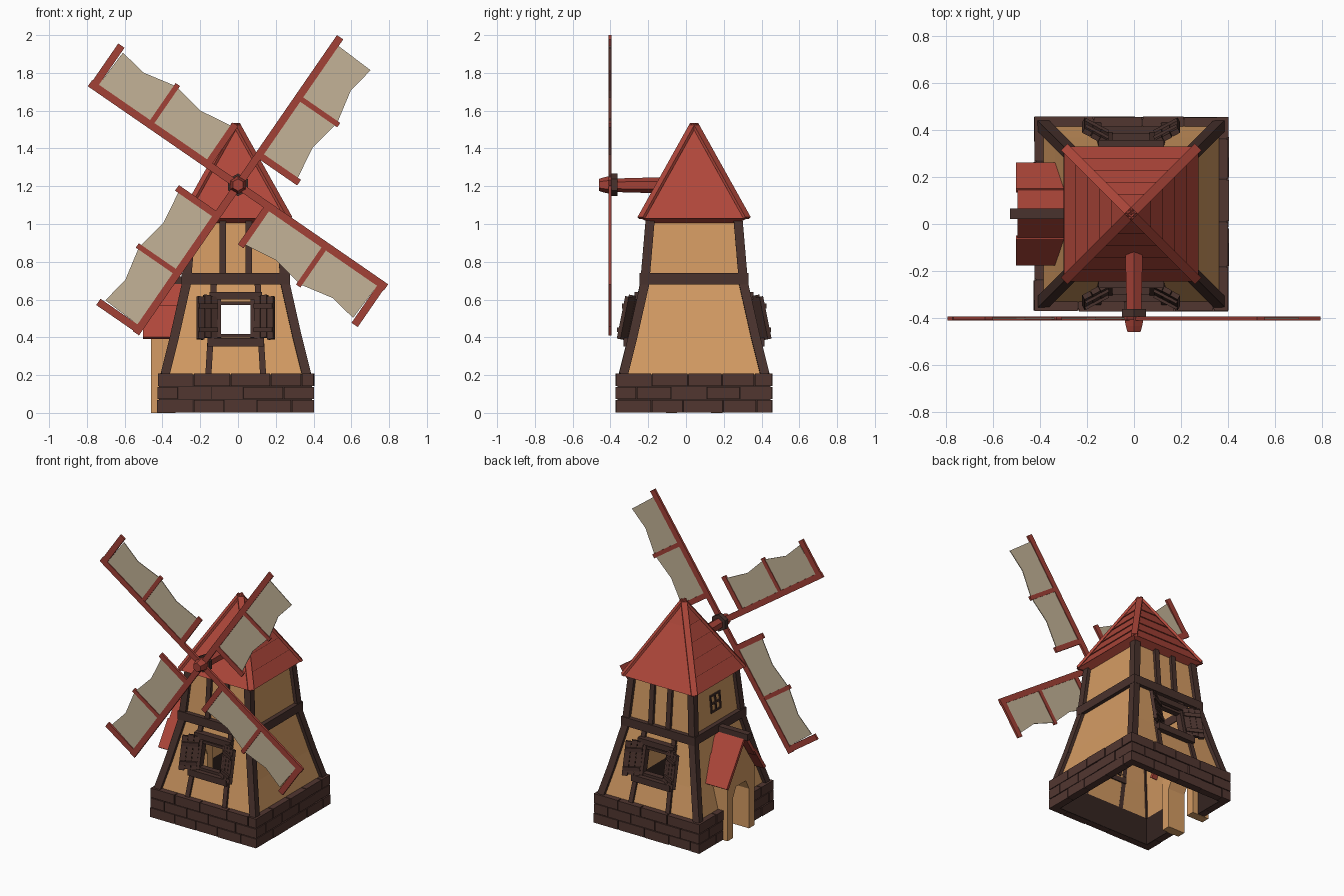
import bpy, bmesh, math, random
from mathutils import Vector, Matrix

if "Cube" in bpy.data.objects:
    bpy.data.objects.remove(bpy.data.objects["Cube"])

random.seed(4)
CX, CY = -0.012, 0.043          # tower axis


def mat(name, rgb):
    m = bpy.data.materials.new(name)
    m.diffuse_color = (*rgb, 1)
    m.use_nodes = True
    m.node_tree.nodes["Principled BSDF"].inputs["Base Color"].default_value = m.diffuse_color
    return m


PLASTER = mat("tan_plaster", (0.66, 0.33, 0.125))
TIMBER = mat("dark_timber", (0.066, 0.032, 0.026))
STONE = mat("brown_stone", (0.083, 0.037, 0.030))
MORTAR = mat("mortar", (0.035, 0.018, 0.015))
ROOF = mat("roof_red", (0.43, 0.063, 0.043))
SPAR = mat("spar_red", (0.36, 0.052, 0.037))
CLOTH = mat("sail_cloth", (0.55, 0.45, 0.31))


def P(k, s, o, z):
    """Point on side k (0 front, 1 right, 2 back, 3 left): sideways, outward, up."""
    v = Matrix.Rotation(k * math.pi / 2, 3, 'Z') @ Vector((s, -o, z))
    return v + Vector((CX, CY, 0))


def D(k, s, o, z=0):
    return P(k, s, o, z) - Vector((CX, CY, 0))


def W(z):
    """Half width of the tower wall at height z."""
    t = [(0.2, 0.375), (0.4, 0.325), (0.68, 0.262), (1.03, 0.232)]
    for (a, ha), (b, hb) in zip(t, t[1:]):
        if z <= b:
            return ha + (hb - ha) * (z - a) / (b - a)
    return t[-1][1]


def prism(bm, pts, off):
    a = [bm.verts.new(p) for p in pts]
    b = [bm.verts.new(Vector(p) + Vector(off)) for p in pts]
    n = len(a)
    bm.faces.new(a)
    bm.faces.new(b[::-1])
    for i in range(n):
        bm.faces.new((a[i], b[i], b[(i + 1) % n], a[(i + 1) % n]))


def beam(bm, p, q, n, w, d):
    """Box from p to q; n = direction of its depth d, w = width."""
    p, q, n = Vector(p), Vector(q), Vector(n)
    ax = (q - p).normalized()
    n = (n - ax * n.dot(ax)).normalized() * d / 2
    s = ax.cross(n).normalized() * w / 2
    prism(bm, [p + s + n, p - s + n, p - s - n, p + s - n], q - p)


def frustum(bm, h0, z0, h1, z1):
    lo = [bm.verts.new(P(k, -h0, h0, z0)) for k in range(4)]
    hi = [bm.verts.new(P(k, -h1, h1, z1)) for k in range(4)]
    bm.faces.new(lo)
    bm.faces.new(hi)
    for i in range(4):
        j = (i + 1) % 4
        bm.faces.new((lo[i], lo[j], hi[j], hi[i]))


def finish(bm, name, m):
    bmesh.ops.recalc_face_normals(bm, faces=bm.faces)
    me = bpy.data.meshes.new(name)
    bm.to_mesh(me)
    bm.free()
    ob = bpy.data.objects.new(name, me)
    bpy.context.collection.objects.link(ob)
    me.materials.append(m)
    return ob


# Plaster wall shell
bm = bmesh.new()
rings = [[bm.verts.new(P(k, -W(z), W(z), z)) for k in range(4)] for z in (0.19, 0.4, 0.68, 1.03)]
for a, b in zip(rings, rings[1:]):
    for i in range(4):
        j = (i + 1) % 4
        bm.faces.new((a[i], a[j], b[j], b[i]))
wall = finish(bm, "tower_wall", PLASTER)
sol = wall.modifiers.new("thickness", 'SOLIDIFY')
sol.thickness, sol.offset = 0.02, -1

# Window and door openings
for name, p, q, w, d in (
        ("window_cutter", P(0, 0, 0.6, 0.495), P(0, 0, -0.6, 0.495), 0.16, 0.16),
        ("door_cutter", P(3, 0, 0.6, 0.17), P(3, 0, 0.2, 0.17), 0.18, 0.35)):
    bm = bmesh.new()
    beam(bm, p, q, (0, 0, 1), w, d)
    cut = finish(bm, name, PLASTER)
    cut.hide_render = True
    cut.hide_viewport = False
    cut.display_type = 'WIRE'
    b = wall.modifiers.new(name, 'BOOLEAN')
    b.object, b.operation, b.solver = cut, 'DIFFERENCE', 'EXACT'

# Stone base: mortar core with three courses of blocks, door gap on the left
core, bricks = bmesh.new(), bmesh.new()
for k in range(4):
    spans = [(-0.405, 0.405)] if k != 3 else [(-0.405, -0.1), (0.1, 0.405)]
    for a, b in spans:
        beam(core, P(k, a, 0.383, 0.103), P(k, b, 0.383, 0.103), (0, 0, 1), 0.044, 0.2)
        for r in range(3):
            x = a - 0.01
            end = b + 0.01
            step = 0.11 if r % 2 else 0.19
            while x < end - 0.01:
                nx = min(x + step, end)
                if end - nx < 0.05:
                    nx = end
                o = 0.39 + random.uniform(-0.003, 0.002)
                beam(bricks, P(k, x + 0.003, o, 0.035 + 0.07 * r), P(k, nx - 0.003, o, 0.035 + 0.07 * r),
                     (0, 0, 1), 0.048, 0.065)
                x = nx
                step = random.uniform(0.16, 0.22)
finish(core, "base_mortar", MORTAR)
finish(bricks, "base_bricks", STONE)

# Timber frame: corner posts, belt, upper and lower studs
bm = bmesh.new()
zs = (0.2, 0.4, 0.68, 1.03)
for k in range(4):
    for a, b in zip(zs, zs[1:]):
        beam(bm, P(k, -W(a), W(a), a), P(k, -W(b), W(b), b), D(k, 0, 1), 0.048, 0.048)
    beam(bm, P(k, -0.288, 0.265, 0.71), P(k, 0.288, 0.265, 0.71), (0, 0, 1), 0.045, 0.06)
    if k in (0, 2):
        for s in (-1, 1):
            beam(bm, P(k, s * 0.068, W(0.74), 0.73), P(k, s * 0.068, W(1.03), 1.03), D(k, 0, 1), 0.035, 0.04)
            for a, b in ((0.2, 0.4), (0.4, 0.69)):
                f = lambda z: s * (0.145 - 0.06 * (z - 0.2))
                beam(bm, P(k, f(a), W(a), a), P(k, f(b), W(b), b), D(k, 0, 1), 0.032, 0.03)
finish(bm, "timber_frame", TIMBER)

# Windows with frames and open shutters, front and back
for k, side in ((0, "front"), (2, "back")):
    bm = bmesh.new()
    beam(bm, P(k, -0.15, W(0.375) + 0.012, 0.375), P(k, 0.15, W(0.375) + 0.012, 0.375), (0, 0, 1), 0.06, 0.045)
    beam(bm, P(k, -0.14, W(0.62) + 0.012, 0.62), P(k, 0.14, W(0.62) + 0.012, 0.62), (0, 0, 1), 0.055, 0.04)
    for s in (-1, 1):
        beam(bm, P(k, s * 0.09, W(0.4), 0.395), P(k, s * 0.09, W(0.6), 0.605), D(k, 0, 1), 0.022, 0.045)
    for z in (0.408, 0.58):
        beam(bm, P(k, -0.09, W(z), z), P(k, 0.09, W(z), z), (0, 0, 1), 0.04, 0.018)
    finish(bm, side + "_window_frame", TIMBER)
    bm = bmesh.new()
    for s in (-1, 1):
        n = D(k, -s * 0.47, 0.88)
        at = lambda t, z, lift=0: P(k, s * (0.1 + 0.105 * t), 0.334 + 0.055 * t - 0.2 * (z - 0.45), z) + n * lift
        for i, t in enumerate((0.17, 0.5, 0.83)):
            e = 0.008 * (i % 2)
            beam(bm, at(t, 0.39 + e), at(t, 0.615 + e), n, 0.037, 0.022)
        for z in (0.44, 0.565):
            beam(bm, at(0.03, z, 0.014), at(0.97, z, 0.014), n, 0.026, 0.014)
    finish(bm, side + "_shutters", TIMBER)

# Small barred window high on the left wall
bm = bmesh.new()
for s in (-0.05, 0, 0.05):
    beam(bm, P(3, s, W(0.82), 0.82), P(3, s, W(0.93), 0.93), D(3, 0, 1), 0.012, 0.016)
for z in (0.82, 0.875, 0.93):
    beam(bm, P(3, -0.056, W(z), z), P(3, 0.056, W(z), z), (0, 0, 1), 0.016, 0.012)
finish(bm, "left_window_bars", TIMBER)

# Porch on the left: arched gable, plank roof, ridge beam
bm = bmesh.new()
half = [(0.09, 0), (0.15, 0), (0.15, 0.43), (0, 0.655)]
arch = [(0.055, 0.35), (0.09, 0.28)]
prof = arch + half + [(-s, z) for s, z in half[2::-1]] + [(-s, z) for s, z in arch[::-1]]
prism(bm, [P(3, s, 0.448, z) for s, z in prof], D(3, 0, -0.13))
finish(bm, "porch_wall", PLASTER)
bm = bmesh.new()
for s in (-1, 1):
    n = D(3, s * 0.84, 0, 0.54)
    for t0, t1, lift, o in ((0, 0.55, 0.004, 0.485), (0.45, 1, 0.012, 0.49)):
        p, q = [P(3, s * 0.2 * t, 0, 0.69 - 0.3 * t) + D(3, 0, (o + 0.27) / 2) + n * lift for t in (t0, t1)]
        beam(bm, p, q, n, o - 0.27, 0.022)
finish(bm, "porch_roof", ROOF)
bm = bmesh.new()
beam(bm, P(3, 0, 0.25, 0.7), P(3, 0, 0.515, 0.7), (0, 0, 1), 0.045, 0.045)
finish(bm, "porch_ridge_beam", TIMBER)

# Main roof: overlapping courses, soffit and hip boards
bm = bmesh.new()
R = lambda z: 0.283 * (1 - (z - 1.03) / 0.505)
frustum(bm, 0.225, 1.0, 0.283, 1.031)
levels = [1.03, 1.12, 1.21, 1.30, 1.39, 1.53]
for a, b in zip(levels, levels[1:]):
    frustum(bm, R(a) + 0.004, a, max(R(b) - 0.007, 0.002), b + 0.004)
for k in range(4):
    beam(bm, P(k, -0.281, 0.281, 1.032), P(k, -0.003, 0.003, 1.53), D(k, -1, 1), 0.04, 0.016)
finish(bm, "main_roof", ROOF)


# Axle, hub collar and hub cap
def turned(name, m, rows, sides=6):
    bm = bmesh.new()
    for (y0, r0, z0), (y1, r1, z1) in zip(rows, rows[1:]):
        mx = Matrix.Translation((0, (y0 + y1) / 2, (z0 + z1) / 2)) @ Matrix.Rotation(math.pi / 2, 4, 'X')
        bmesh.ops.create_cone(bm, cap_ends=True, segments=sides, radius1=r1, radius2=r0,
                              depth=abs(y1 - y0), matrix=mx)
    return finish(bm, name, m)


turned("axle", SPAR, [(-0.37, 0.036, 1.207), (-0.08, 0.044, 1.203)])
turned("hub_collar", TIMBER, [(-0.395, 0.06, 1.207), (-0.363, 0.06, 1.207)])
turned("hub_cap", SPAR, [(-0.46, 0.032, 1.207), (-0.435, 0.04, 1.207), (-0.39, 0.05, 1.207)])

# Four sails: the upper right one has lost its outer bar
for i in range(4):
    a = math.radians(55.4 + 90 * i)
    U = Vector((math.cos(a), 0, math.sin(a)))
    V = Vector((math.sin(a), 0, -math.cos(a)))
    L = lambda u, v, y=-0.402: Vector((0, y, 1.205)) + U * u + V * v
    bm = bmesh.new()
    beam(bm, L(0, 0), L(0.952, 0), (0, 1, 0), 0.04, 0.016)
    for u, w in ((0.195, 0.036), (0.565, 0.028), (0.928, 0.04)):
        if i or u < 0.9:
            beam(bm, L(u, -0.02), L(u, 0.258), (0, 1, 0), w, 0.015)
    finish(bm, "sail_frame_%d" % (i + 1), SPAR)
    bm = bmesh.new()
    cloth = [(0.2, 0), (0.91, 0), (0.9, 0.232), (0.75, 0.207), (0.57, 0.245), (0.39, 0.212), (0.2, 0.24)]
    prism(bm, [L(u, v, -0.404) for u, v in cloth], (0, 0.005, 0))
    finish(bm, "sail_cloth_%d" % (i + 1), CLOTH)
